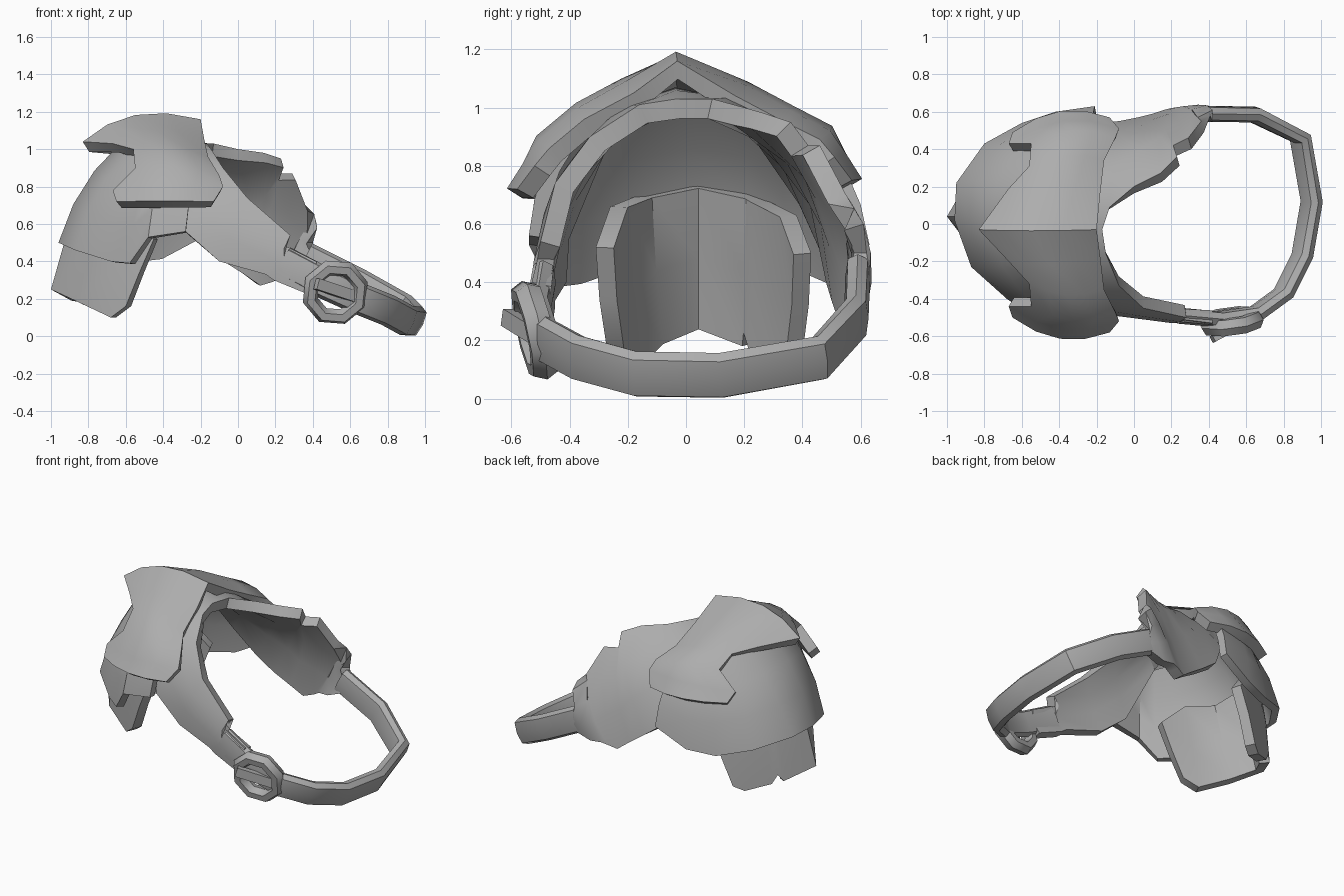
import bpy, bmesh, math
from mathutils import Vector, Matrix

if "Cube" in bpy.data.objects:
    bpy.data.objects.remove(bpy.data.objects["Cube"])

steel = bpy.data.materials.new("grey steel")
steel.diffuse_color = (0.42, 0.42, 0.42, 1)
steel.use_nodes = True
steel.node_tree.nodes["Principled BSDF"].inputs["Base Color"].default_value = steel.diffuse_color


def finish(name, bm, angle=35):
    bmesh.ops.recalc_face_normals(bm, faces=bm.faces[:])
    mesh = bpy.data.meshes.new(name)
    bm.to_mesh(mesh)
    bm.free()
    ob = bpy.data.objects.new(name, mesh)
    bpy.context.collection.objects.link(ob)
    mesh.materials.append(steel)
    bpy.ops.object.select_all(action='DESELECT')
    bpy.context.view_layer.objects.active = ob
    ob.select_set(True)
    bpy.ops.object.shade_smooth_by_angle(angle=math.radians(angle))
    return ob


def skin(bm, rows, closed=False):
    """Join neighbouring rows of vertices with quads."""
    for a, b in zip(rows, rows[1:]):
        n = len(a)
        for k in range(n if closed else n - 1):
            bm.faces.new((a[k], a[(k + 1) % n], b[(k + 1) % n], b[k]))


def plate(name, spans, bulge, steps, centre, thick):
    """Bow each span from one edge to the other away from the centre, then thicken inwards."""
    bm = bmesh.new()
    c = Vector(centre)
    rows = []
    for s in spans:
        a, b = Vector(s[:3]), Vector(s[3:])
        out = ((a + b) / 2 - c).normalized() * bulge * (b - a).length
        rows.append([bm.verts.new(a.lerp(b, i / steps) + out * 4 * (i / steps) * (1 - i / steps))
                     for i in range(steps + 1)])
    skin(bm, rows)
    bm.normal_update()
    if sum(f.normal.dot(f.calc_center_median() - c) for f in bm.faces) < 0:
        bmesh.ops.reverse_faces(bm, faces=bm.faces[:])
    bm.normal_update()
    inner = [[bm.verts.new(v.co - v.normal * thick) for v in r] for r in rows]
    skin(bm, inner)
    # rim joining both skins
    def loop(g):
        return g[0] + [r[-1] for r in g[1:-1]] + g[-1][::-1] + [r[0] for r in g[-2:0:-1]]
    skin(bm, [loop(rows), loop(inner)], True)
    finish(name, bm)


# Shoulder cap: outer edge to neck edge, from ridge to front hem, mirrored to the back
half = [(-.83, -.03, 1.04, -.2, -.03, 1.16),
        (-.67, -.2, 1.03, -.18, -.18, 1.05),
        (-.56, -.32, 1.0, -.16, -.35, .96),
        (-.55, -.44, .9, -.1, -.47, .86),
        (-.67, -.44, .78, -.08, -.52, .8),
        (-.65, -.5, .72, -.13, -.58, .72)]
back = [(a, -b - .01, c + (.03 if c < 1 else -.01), d, -e - .01, f + (.03 if c < 1 else -.01))
        for a, b, c, d, e, f in half[:0:-1]]
plate("shoulder_cap", back + half, .14, 4, (-.35, 0, .7), .065)

# Middle plate: top edge to bottom edge around the arm
plate("middle_plate", [
    (-.24, -.42, .9, -.28, -.54, .56),
    (-.4, -.42, .92, -.48, -.54, .53),
    (-.47, -.37, .95, -.58, -.47, .39),
    (-.53, -.3, .97, -.68, -.4, .4),
    (-.58, -.2, 1.0, -.87, -.23, .46),
    (-.62, 0, 1.04, -.96, .02, .5),
    (-.58, .2, 1.01, -.95, .22, .5),
    (-.53, .3, .98, -.8, .43, .45),
    (-.47, .38, .96, -.6, .54, .4),
    (-.4, .44, .93, -.42, .6, .42),
    (-.24, .47, .9, -.21, .63, .53)], .075, 3, (-.3, 0, .4), .05)

# Lower plate: half sleeve with a small nick in the rear hem
plate("lower_plate", [
    (-.45, -.31, .52, -.6, -.27, .16),
    (-.6, -.26, .66, -.68, -.22, .1),
    (-.79, -.16, .7, -.87, -.13, .19),
    (-.84, .04, .74, -1, .04, .25),
    (-.8, .24, .7, -.89, .23, .19),
    (-.78, .26, .69, -.86, .25, .23),
    (-.76, .28, .68, -.83, .27, .17),
    (-.6, .38, .63, -.69, .36, .12),
    (-.49, .43, .5, -.63, .4, .15)], .02, 2, (-.4, .05, .4), .065)

# Collar plate: neck edge to outer edge, from front strap to back strap
plate("collar_plate", [
    (.42, -.53, .4, .36, -.53, .23),
    (.26, -.51, .48, .19, -.52, .3),
    (.28, -.5, .54, .15, -.52, .33),
    (.05, -.45, .74, -.1, -.48, .4),
    (-.08, -.33, .9, -.28, -.47, .56),
    (-.15, -.16, 1.01, -.4, -.32, .92),
    (-.17, -.03, 1.03, -.42, -.04, 1.06),
    (-.13, .09, 1.03, -.4, .28, .97),
    (0, .2, 1.0, -.32, .45, .7),
    (.14, .27, .98, -.2, .54, .5),
    (.23, .36, .95, -.08, .55, .41),
    (.21, .42, .87, .02, .57, .34),
    (.29, .46, .87, .1, .59, .28),
    (.36, .55, .7, .16, .61, .3),
    (.34, .57, .67, .2, .62, .31),
    (.42, .61, .6, .28, .62, .3),
    (.4, .62, .5, .38, .62, .33)], .09, 3, (-.1, 0, .4), .07)

# Strap: flattened section swept round the arm opening
path = [Vector(p) for p in [
    (.24, -.49, .4), (.45, -.51, .29), (.65, -.48, .2), (.8, -.37, .14), (.9, -.17, .085),
    (.95, .12, .08), (.89, .46, .14), (.64, .585, .28), (.36, .59, .42)]]
bm = bmesh.new()
rings = []
for i, p in enumerate(path):
    t = (path[min(i + 1, 8)] - path[max(i - 1, 0)]).normalized()
    up = Vector((.42, 0, .91))
    up = (up - t * up.dot(t)).normalized()
    side = t.cross(up)
    rings.append([])
    for k in range(8):
        a, grow = k * math.pi / 4, 1.12 if k % 2 else 1
        rings[-1].append(bm.verts.new(p + grow * (up * .085 * math.cos(a) + side * .043 * math.sin(a))))
skin(bm, rings, True)
bm.faces.new(rings[0])
bm.faces.new(rings[-1])
finish("strap", bm, 50)

# Buckle ring: octagon with a hexagonal section, leaning along the strap
bm = bmesh.new()
tilt = Matrix.Translation((.52, -.52, .235)) @ Matrix.Rotation(.12, 4, 'Z') @ Matrix.Rotation(.22, 4, 'X')
rings = []
for i in range(8):
    a = (i + .4) * math.pi / 4
    rings.append([])
    for k in range(6):
        b = k * math.pi / 3
        r = .14 + .042 * math.cos(b)
        rings[-1].append(bm.verts.new(tilt @ Vector((r * math.cos(a), .05 * math.sin(b), r * math.sin(a)))))
skin(bm, rings + rings[:1], True)
finish("buckle_ring", bm, 45)

# Buckle prong: slim bar laid across the ring
bm = bmesh.new()
start, end = Vector((.42, -.615, .28)), Vector((.69, -.47, .19))
turn = (end - start).to_track_quat('X', 'Z').to_matrix().to_4x4()
bmesh.ops.create_cube(bm, size=1, matrix=Matrix.Translation((start + end) / 2) @ turn
                      @ Matrix.Diagonal(((end - start).length, .04, .06, 1)))
finish("buckle_prong", bm)
